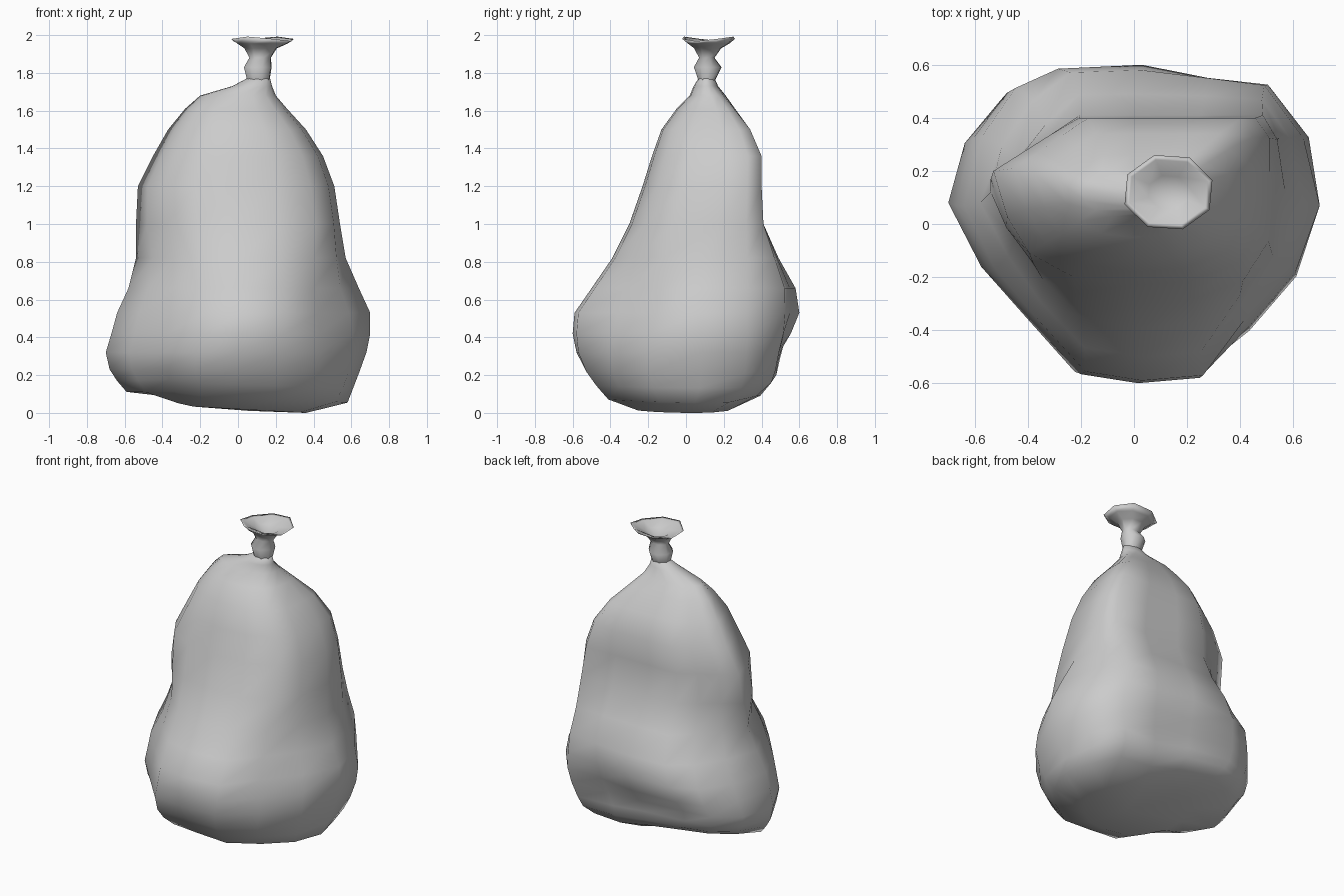
import bpy
import bmesh
from math import cos, sin, tau
from mathutils import Vector

default_cube = bpy.data.objects.get("Cube")
if default_cube:
    bpy.data.objects.remove(default_cube, do_unlink=True)


def make_material(name, colour):
    material = bpy.data.materials.new(name)
    material.use_nodes = True
    material.diffuse_color = colour
    shader = next(n for n in material.node_tree.nodes if n.type == "BSDF_PRINCIPLED")
    shader.inputs["Base Color"].default_value = colour
    return material


def circle(count):
    return [Vector((cos(tau * i / count), sin(tau * i / count))) for i in range(count)]


def skin_rings(mesh_builder, rings):
    """Join a stack of vertex loops with quads."""
    loops = [[mesh_builder.verts.new(point) for point in ring] for ring in rings]
    for lower, upper in zip(loops, loops[1:]):
        for i in range(len(lower)):
            j = (i + 1) % len(lower)
            mesh_builder.faces.new((lower[i], lower[j], upper[j], upper[i]))
    return loops


def cap_with_point(mesh_builder, loop, point):
    """Close a loop with a fan around one central vertex."""
    centre = mesh_builder.verts.new(point)
    for i, vert in enumerate(loop):
        mesh_builder.faces.new((vert, loop[(i + 1) % len(loop)], centre))


def push(mesh_builder, centre, radius, offset):
    """Move nearby vertices with a soft falloff to form dents and bulges."""
    for vert in mesh_builder.verts:
        distance = (vert.co - Vector(centre)).length / radius
        if distance < 1:
            vert.co += Vector(offset) * (1 - distance * distance)


def finish_object(mesh_builder, name, material):
    bmesh.ops.recalc_face_normals(mesh_builder, faces=mesh_builder.faces)
    mesh = bpy.data.meshes.new(name)
    mesh_builder.to_mesh(mesh)
    mesh_builder.free()
    mesh.materials.append(material)
    mesh.shade_smooth()
    sack = bpy.data.objects.new(name, mesh)
    bpy.context.collection.objects.link(sack)
    return sack


plastic = make_material("grey plastic", (0.6, 0.6, 0.6, 1))

# Lower plan: broad flat back, full sides, narrow front
LOWER_PLAN = [(1, 0), (.93, .5), (.71, .87), (.36, .9), (0, 1), (-.48, .97),
              (-.72, .85), (-.91, .5), (-1, 0), (-.82, -.36), (-.57, -.65),
              (-.31, -.95), (0, -1), (.34, -.97), (.61, -.68), (.86, -.37)]

# Upper plan: square on the left side, slanted on the right
UPPER_PLAN = [(1, 0), (1, .62), (.9, 1), (.47, 1), (0, 1), (-.38, 1),
              (-.6, .66), (-.8, .33), (-1, 0), (-.9, -.4), (-.74, -.72),
              (-.42, -.93), (0, -1), (.4, -.97), (.76, -.82), (.94, -.5)]

# Sack levels: height, right, left, front, back, widest depth, roundness
LEVELS = [
    (.02, -.36, .36, -.27, .28, .02, .6),
    (.08, -.59, .58, -.43, .43, .05, .2),
    (.15, -.64, .61, -.51, .5, .07, .1),
    (.22, -.68, .64, -.56, .51, .08, 0),
    (.32, -.7, .68, -.59, .53, .08, 0),
    (.42, -.67, .7, -.6, .57, .07, 0),
    (.53, -.64, .7, -.59, .6, .07, 0),
    (.66, -.58, .64, -.5, .58, .08, 0),
    (.82, -.54, .57, -.39, .49, .12, 0),
    (1, -.54, .54, -.3, .41, .17, 0),
    (1.2, -.53, .51, -.23, .4, .2, 0),
    (1.36, -.45, .45, -.18, .4, .21, 0),
    (1.5, -.37, .36, -.13, .34, .19, 0),
    (1.61, -.28, .26, -.05, .26, .16, .2),
    (1.68, -.2, .2, .02, .21, .13, .5),
    (1.73, -.03, .18, .04, .17, .11, 1),
    (1.77, .045, .17, .066, .152, .11, 1),
]


def sack_ring(level):
    z, right, left, front, back, wide, roundness = level
    tilt = max(0, .3 - z) * .2
    rise = min(1, max(0, (z - .5) / .4))
    ring = []
    for low, high, round_point in zip(LOWER_PLAN, UPPER_PLAN, circle(len(LOWER_PLAN))):
        plan_point = Vector(low).lerp(Vector(high), rise)
        u, v = plan_point.lerp(round_point, roundness)
        x = (left + right) / 2 + u * (left - right) / 2
        y = wide + v * (back - wide if v > 0 else wide - front)
        ring.append((x, y, z - tilt * x))
    return ring


body = bmesh.new()
body_loops = skin_rings(body, [sack_ring(level) for level in LEVELS])
cap_with_point(body, body_loops[0], (.06, 0, .01))
cap_with_point(body, body_loops[-1], (.11, .11, 1.79))

# Dents at the waist, under the back bulge and beside the front lobe
push(body, (-.36, -.16, .82), .28, (.035, .035, 0))
push(body, (.5, -.28, .64), .26, (-.045, .045, 0))
push(body, (.58, .4, .66), .25, (-.03, -.03, 0))
push(body, (0, .52, .25), .28, (0, -.025, 0))
push(body, (-.42, -.26, .12), .2, (.02, .02, .02))
push(body, (.05, -.53, .17), .2, (0, .04, 0))
# Sloping underside towards the back
push(body, (-.25, .32, .06), .45, (0, 0, .09))
push(body, (.35, .42, .06), .25, (0, 0, .03))
# Sagging fullness low on the left side
push(body, (.52, -.28, .22), .25, (.05, -.05, 0))
push(body, (.55, .42, .26), .25, (.025, .025, 0))
finish_object(body, "sack_body", plastic)

# Twisted neck flaring into an open mouth: height, centre, radii
NECK = [
    (1.75, .108, .109, .06, .042),
    (1.83, .105, .115, .077, .077),
    (1.88, .117, .11, .06, .043),
    (1.93, .12, .115, .09, .075),
    (1.955, .13, .12, .14, .115),
    (1.98, .13, .12, .174, .147),
    (1.975, .13, .12, .155, .128),
    (1.945, .13, .12, .08, .065),
]

neck = bmesh.new()
neck_rings = []
for z, cx, cy, rx, ry in NECK:
    ripple = .012 if rx > .15 else 0
    neck_rings.append([(cx + rx * cos(tau * (i + .4) / 8),
                        cy + ry * sin(tau * (i + .4) / 8),
                        z + ripple * sin(i * tau / 4)) for i in range(8)])
neck_loops = skin_rings(neck, neck_rings)
cap_with_point(neck, neck_loops[-1], (.13, .12, 1.9))
finish_object(neck, "tied_neck", plastic)
